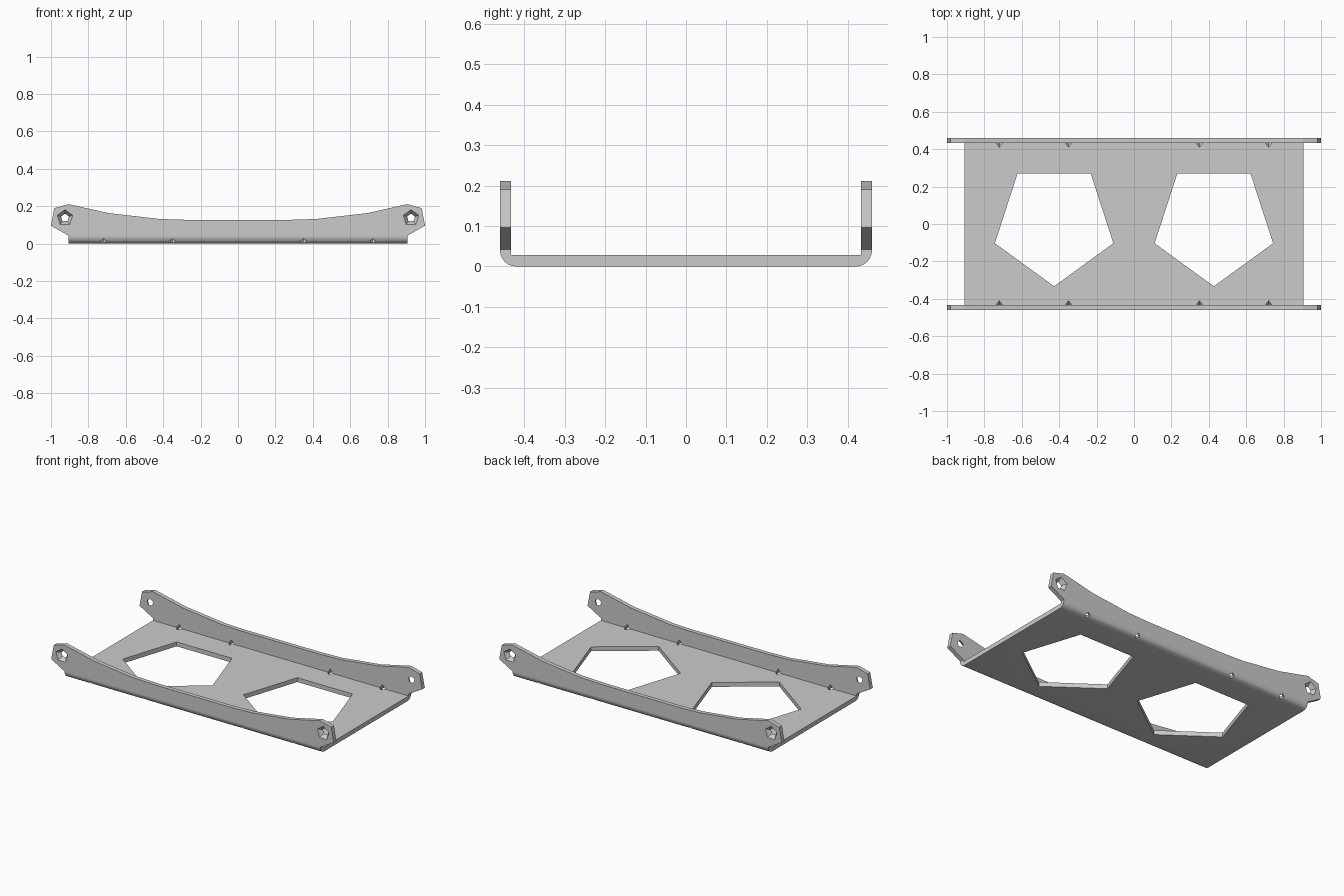
import bpy, bmesh
from math import sin, cos, pi, radians
from mathutils import Vector

if "Cube" in bpy.data.objects:
    bpy.data.objects.remove(bpy.data.objects["Cube"])


def loft(name, loop_a, loop_b):
    """Closed solid between two matching loops of 3D points."""
    bm = bmesh.new()
    a = [bm.verts.new(p) for p in loop_a]
    b = [bm.verts.new(p) for p in loop_b]
    n = len(a)
    bm.faces.new(a)
    bm.faces.new(b[::-1])
    for i in range(n):
        bm.faces.new((a[i], b[i], b[(i + 1) % n], a[(i + 1) % n]))
    bmesh.ops.recalc_face_normals(bm, faces=bm.faces)
    me = bpy.data.meshes.new(name)
    bm.to_mesh(me)
    bm.free()
    ob = bpy.data.objects.new(name, me)
    bpy.context.collection.objects.link(ob)
    return ob


def ring(n, r, start):
    return [(r * cos(start + 2 * pi * i / n), r * sin(start + 2 * pi * i / n)) for i in range(n)]


def cut(target, cutter, operation='DIFFERENCE'):
    mod = target.modifiers.new("cut", 'BOOLEAN')
    mod.operation = operation
    mod.solver = 'EXACT'
    mod.object = cutter
    bpy.context.view_layer.objects.active = target
    bpy.ops.object.modifier_apply(modifier=mod.name)
    bpy.data.objects.remove(cutter)


W, WALL, T, R = 0.46, 0.433, 0.028, 0.04

# folded sheet: U section with rounded outer bends, swept along x
half = [(W - R + R * sin(a), R - R * cos(a)) for a in [i * pi / 12 for i in range(7)]]
half += [(W, 0.25), (WALL, 0.25), (WALL, T)]
section = half + [(-y, z) for y, z in reversed(half)]
tray = loft("bracket_tray", [(-1.05, y, z) for y, z in section], [(1.05, y, z) for y, z in section])

# side outline with raised ears trims the sheet
right = [(0.905, -0.05), (0.905, 0.042), (1.0, 0.096), (0.982, 0.19), (0.905, 0.211),
         (0.69, 0.163), (0.42, 0.132), (0.27, 0.127)]
outline = right + [(-x, z) for x, z in reversed(right)]
cut(tray, loft("outline_cutter", [(x, -0.6, z) for x, z in outline],
               [(x, 0.6, z) for x, z in outline]), 'INTERSECT')

for sx in (-1, 1):
    # large pentagon openings in the floor
    pent = ring(5, 0.333, -pi / 2)
    cut(tray, loft("floor_cutter", [(sx * 0.427 + x, y, -0.1) for x, y in pent],
                   [(sx * 0.427 + x, y, 0.1) for x, y in pent]))
    for sy in (-1, 1):
        # countersunk five-sided screw holes in the ears
        def hole(r, y):
            return [(sx * 0.925 + x, sy * y, 0.138 + z) for x, z in ring(5, r, pi / 2)]
        cut(tray, loft("screw_cutter", hole(0.016, 0.425), hole(0.05, 0.468)))
        # small relief holes through the bends
        for px in (0.35, 0.72):
            u = Vector((0, sy, -1)).normalized()
            v = Vector((0, sy, 1)).normalized()
            c = Vector((sx * px, sy * WALL, T))
            pts = [c + Vector((x, 0, 0)) + v * y for x, y in ring(4, 0.017, 0)]
            cut(tray, loft("relief_cutter", [p - u * 0.05 for p in pts], [p + u * 0.06 for p in pts]))

bpy.ops.object.select_all(action='DESELECT')
tray.select_set(True)
bpy.context.view_layer.objects.active = tray
bpy.ops.object.shade_smooth_by_angle(angle=radians(25))
